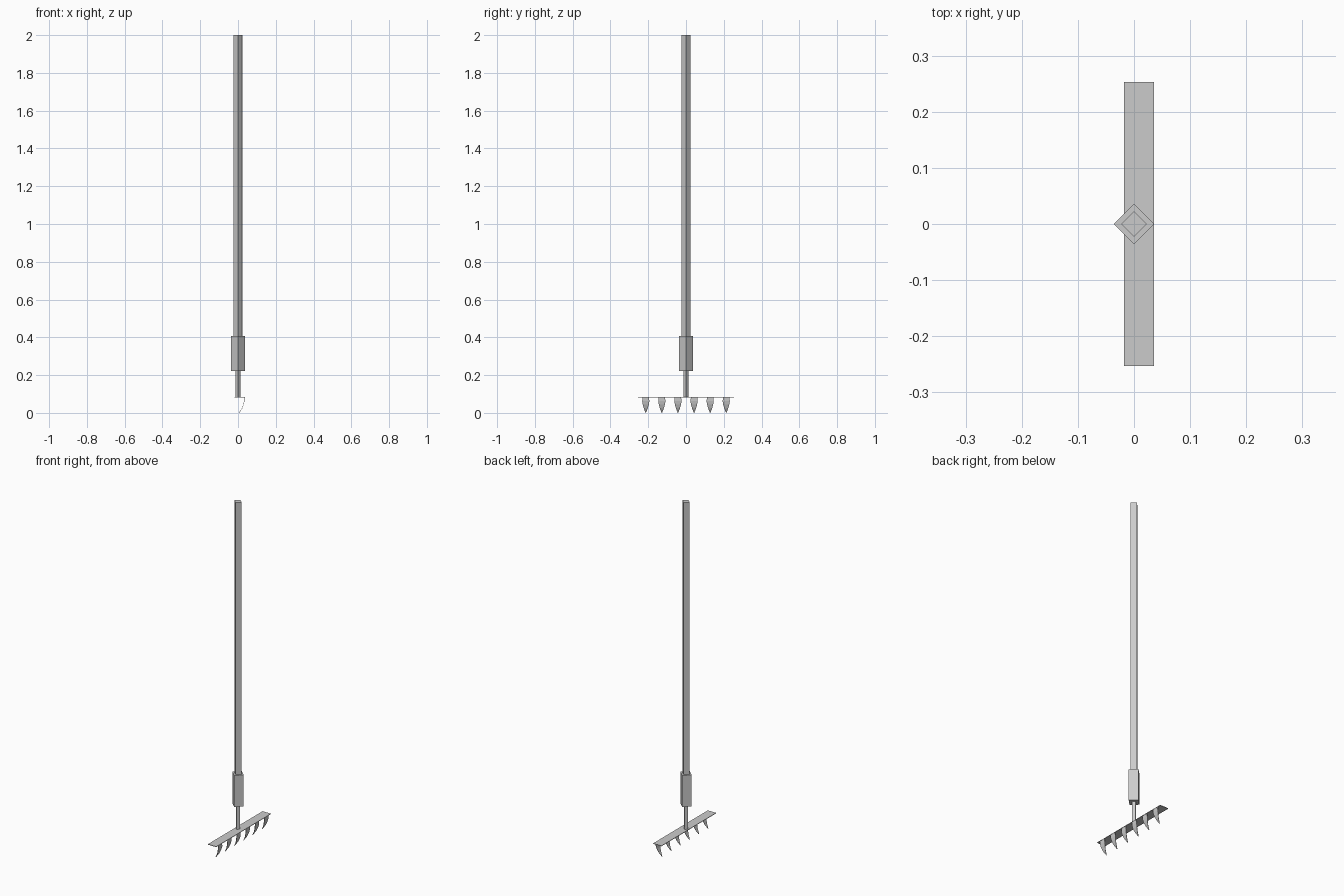
import bpy, math

if "Cube" in bpy.data.objects:
    bpy.data.objects.remove(bpy.data.objects["Cube"])


def square_rod(name, radius, z0, z1):
    # four-sided rod with its corners on the x and y axes
    bpy.ops.mesh.primitive_cylinder_add(vertices=4, radius=radius, depth=z1 - z0,
                                        location=(0, 0, (z0 + z1) / 2))
    bpy.context.object.name = name


# Pole, socket and neck
square_rod("handle", 0.0225, 0.40, 2.0)
square_rod("socket", 0.036, 0.223, 0.407)
square_rod("neck", 0.014, 0.082, 0.224)

# Thin flat head plate, offset towards +x
bpy.ops.mesh.primitive_cube_add(size=1, location=(0.009, 0, 0.082))
bar = bpy.context.object
bar.name = "head_plate"
bar.scale = (0.054, 0.506, 0.003)

# Curved pointed tines: (x, z, half width) down the blade
profile = [(0.034, 0.081, 0.017), (0.033, 0.062, 0.019), (0.029, 0.044, 0.016),
           (0.021, 0.023, 0.010), (0.006, 0.0, 0.001)]
for i in range(6):
    y = -0.213 + i * 0.0852
    verts = [(x, y + s * w, z) for x, z, w in profile for s in (-1, 1)]
    faces = [(2 * k, 2 * k + 2, 2 * k + 3, 2 * k + 1) for k in range(len(profile) - 1)]
    mesh = bpy.data.meshes.new("tine")
    mesh.from_pydata(verts, [], faces)
    tine = bpy.data.objects.new(f"tine_{i + 1}", mesh)
    bpy.context.collection.objects.link(tine)
    mod = tine.modifiers.new("thickness", 'SOLIDIFY')
    mod.thickness = 0.002
    mod.offset = 0
